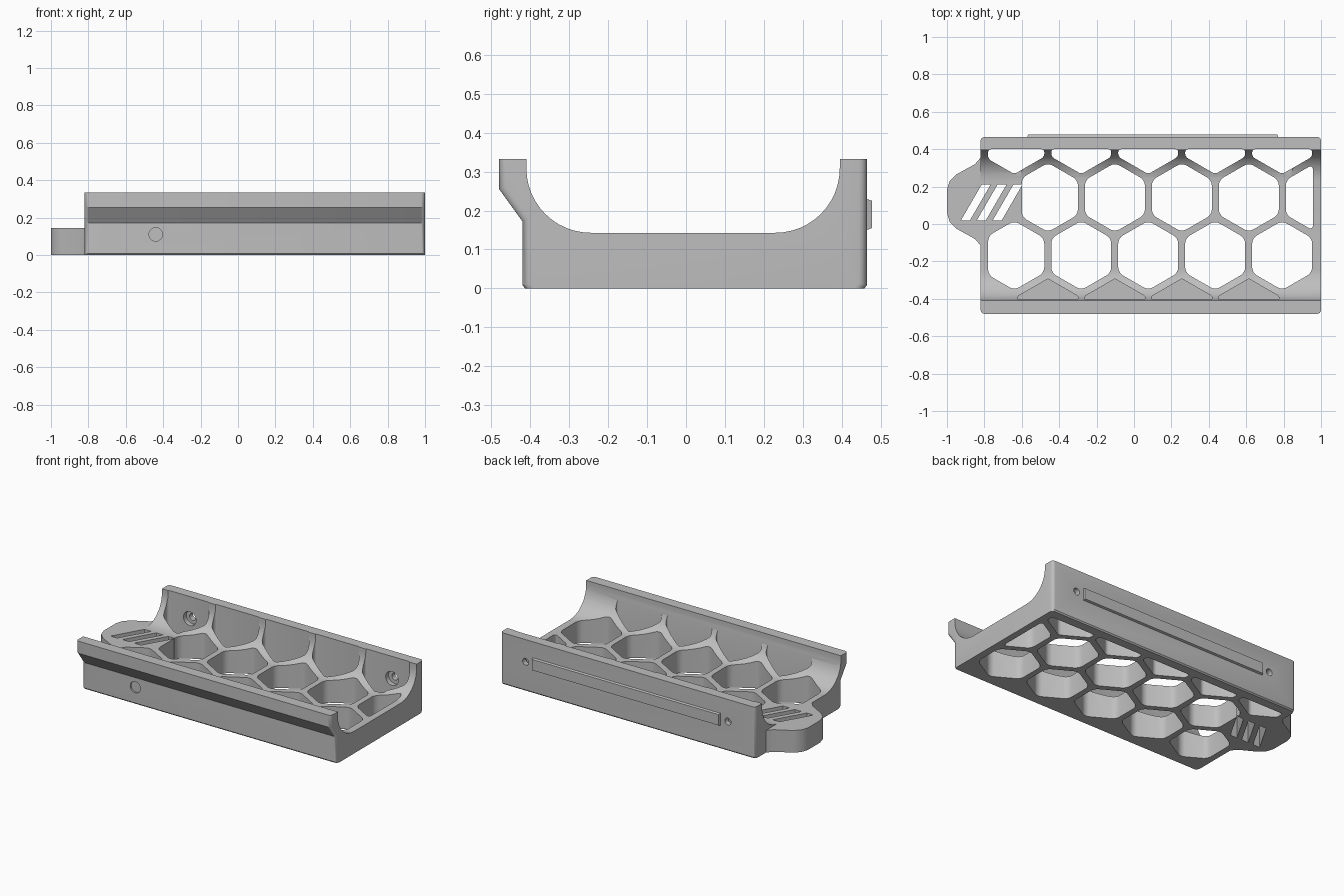
import bpy, bmesh, math
from mathutils import Matrix, Vector

if "Cube" in bpy.data.objects:
    bpy.data.objects.remove(bpy.data.objects["Cube"], do_unlink=True)

grey = bpy.data.materials.new("plain grey")
grey.use_nodes = True
grey.diffuse_color = (0.52, 0.52, 0.52, 1)
grey.node_tree.nodes["Principled BSDF"].inputs["Base Color"].default_value = grey.diffuse_color


def finish(bm, name):
    bmesh.ops.recalc_face_normals(bm, faces=bm.faces)
    mesh = bpy.data.meshes.new(name)
    bm.to_mesh(mesh)
    bm.free()
    mesh.materials.append(grey)
    obj = bpy.data.objects.new(name, mesh)
    bpy.context.collection.objects.link(obj)
    return obj


def prism(bm, points, z0, z1, radius=0, clips=()):
    """Upright prism from a plan outline, clipped by planes, corners rounded."""
    part = bmesh.new()
    part.faces.new([part.verts.new((x, y, z0)) for x, y in points])
    for co, normal in clips:
        bmesh.ops.bisect_plane(part, geom=part.verts[:] + part.edges[:] + part.faces[:],
                               plane_co=co, plane_no=normal, clear_outer=True)
    grown = bmesh.ops.extrude_face_region(part, geom=part.faces[:])["geom"]
    bmesh.ops.translate(part, vec=(0, 0, z1 - z0),
                        verts=[g for g in grown if isinstance(g, bmesh.types.BMVert)])
    if radius:
        upright = [e for e in part.edges if abs(e.verts[0].co.z - e.verts[1].co.z) > 1e-4]
        bmesh.ops.bevel(part, geom=upright, offset=radius, segments=4, profile=0.5,
                        affect='EDGES', clamp_overlap=True)
    bmesh.ops.recalc_face_normals(part, faces=part.faces)
    temp = bpy.data.meshes.new("temp")
    part.to_mesh(temp)
    part.free()
    bm.from_mesh(temp)
    bpy.data.meshes.remove(temp)


def bore(bm, x, z, r, y0, y1):
    """Cylinder along y."""
    turn = Matrix.Translation((x, (y0 + y1) / 2, z)) @ Matrix.Rotation(math.pi / 2, 4, 'X')
    bmesh.ops.create_cone(bm, cap_ends=True, segments=32, radius1=r, radius2=r,
                          depth=y1 - y0, matrix=turn)


def combine(target, tool, operation):
    mod = target.modifiers.new("combine", 'BOOLEAN')
    mod.operation = operation
    mod.solver = 'EXACT'
    mod.object = tool
    bpy.context.view_layer.objects.active = target
    bpy.ops.object.modifier_apply(modifier=mod.name)
    bpy.data.objects.remove(tool, do_unlink=True)


# Cradle: cross-section with two concave arcs, run along x
FLOOR, TOP, R = 0.143, 0.333, 0.165
outer_front = [(-0.48, TOP), (-0.48, 0.255), (-0.42, 0.172), (-0.42, 0.008), (-0.413, 0)]
outer_back = [(0.458, 0), (0.465, 0.008), (0.465, TOP)]


def arc(cy, start):
    return [(cy + R * math.cos(math.radians(start - a * 7.5)),
             FLOOR + R + R * math.sin(math.radians(start - a * 7.5))) for a in range(13)]


section = outer_front + outer_back + [(0.395, TOP)] + arc(0.395 - R, 0) \
    + arc(-0.41 + R, -90) + [(-0.41, TOP)]
bm = bmesh.new()
face = bm.faces.new([bm.verts.new((-0.82, y, z)) for y, z in section])
grown = bmesh.ops.extrude_face_region(bm, geom=[face])["geom"]
bmesh.ops.translate(bm, vec=(1.82, 0, 0), verts=[g for g in grown if isinstance(g, bmesh.types.BMVert)])


def is_corner(edge):
    a, b = edge.verts[0].co, edge.verts[1].co
    same_end = abs(a.x - b.x) < 1e-4 and abs(a.z - b.z) > 1e-3
    return same_end and (min(a.y, b.y) > 0.45 or max(a.y, b.y) < -0.412)


bmesh.ops.bevel(bm, geom=[e for e in bm.edges if is_corner(e)], offset=0.02,
                segments=4, profile=0.5, affect='EDGES')
cradle = finish(bm, "cradle")

# End tab
bm = bmesh.new()
prism(bm, [(-0.79, 0.36), (-0.82, 0.355), (-0.85, 0.32), (-0.95, 0.265), (-0.985, 0.23),
           (-1, 0.185), (-1, 0.06), (-0.985, 0.01), (-0.95, -0.025), (-0.85, -0.08),
           (-0.82, -0.115), (-0.79, -0.12)], 0, FLOOR)
combine(cradle, finish(bm, "end_tab"), 'UNION')

# Honeycomb openings: first column x, row y, count, floor z, corner radius, clip planes
PITCH, HEX_R = 0.358, 0.185
left_stop = ((-0.78, 0, 0), (-1, 0, 0))
right_stop = ((0.957, 0, 0), (1, 0, 0))
tab_stop = ((-0.60, 0, 0), (-1, 0, 0))
back_stop = ((0, 0.40, 0), (0, 1, 0))
front_stop = ((0, -0.405, 0), (0, -1, 0))
rows = [(-0.64, -0.168, 5, -0.1, 0.028, (left_stop, right_stop)),
        (-0.46, 0.142, 5, -0.1, 0.028, (tab_stop, right_stop)),
        (-0.64, 0.452, 5, -0.1, 0.016, (left_stop, right_stop, back_stop)),
        (-0.46, -0.478, 4, 0.03, 0.006, (front_stop,))]
bm = bmesh.new()
for x0, y0, count, z0, radius, clips in rows:
    for i in range(count):
        hexagon = [(x0 + i * PITCH + HEX_R * math.sin(k * math.pi / 3),
                    y0 + HEX_R * math.cos(k * math.pi / 3)) for k in range(6)]
        prism(bm, hexagon, z0, 0.6, radius, clips)
combine(cradle, finish(bm, "honeycomb_cutter"), 'DIFFERENCE')

# Evenly spaced slanted vent slots in the tab
bm = bmesh.new()
for i in range(3):
    x = -0.925 + i * 0.085
    prism(bm, [(x, 0.02), (x + 0.048, 0.02), (x + 0.158, 0.21), (x + 0.11, 0.21)], -0.1, 0.3)
combine(cradle, finish(bm, "slot_cutter"), 'DIFFERENCE')

# Blind hole in the front wall, screw holes and counterbores in the back wall
bm = bmesh.new()
bore(bm, -0.44, 0.11, 0.036, -0.6, -0.41)
for x in (-0.625, 0.82):
    bore(bm, x, 0.19, 0.045, 0.24, 0.43)
combine(cradle, finish(bm, "bore_cutter"), 'DIFFERENCE')
bm = bmesh.new()
for x in (-0.625, 0.82):
    bore(bm, x, 0.19, 0.022, 0.3, 0.6)
combine(cradle, finish(bm, "screw_cutter"), 'DIFFERENCE')

# Raised rail on the back wall
bm = bmesh.new()
size = Matrix.Diagonal((1.35, 0.028, 0.09, 1))
bmesh.ops.create_cube(bm, size=1, matrix=Matrix.Translation((0.1, 0.464, 0.19)) @ size)
for v in bm.verts:
    if v.co.y > 0.47:
        v.co.x -= math.copysign(0.008, v.co.x - 0.1)
        v.co.z -= math.copysign(0.01, v.co.z - 0.19)
rail = finish(bm, "back_rail")

bpy.ops.object.select_all(action='DESELECT')
cradle.select_set(True)
bpy.context.view_layer.objects.active = cradle
bpy.ops.object.shade_smooth_by_angle(angle=math.radians(30))
